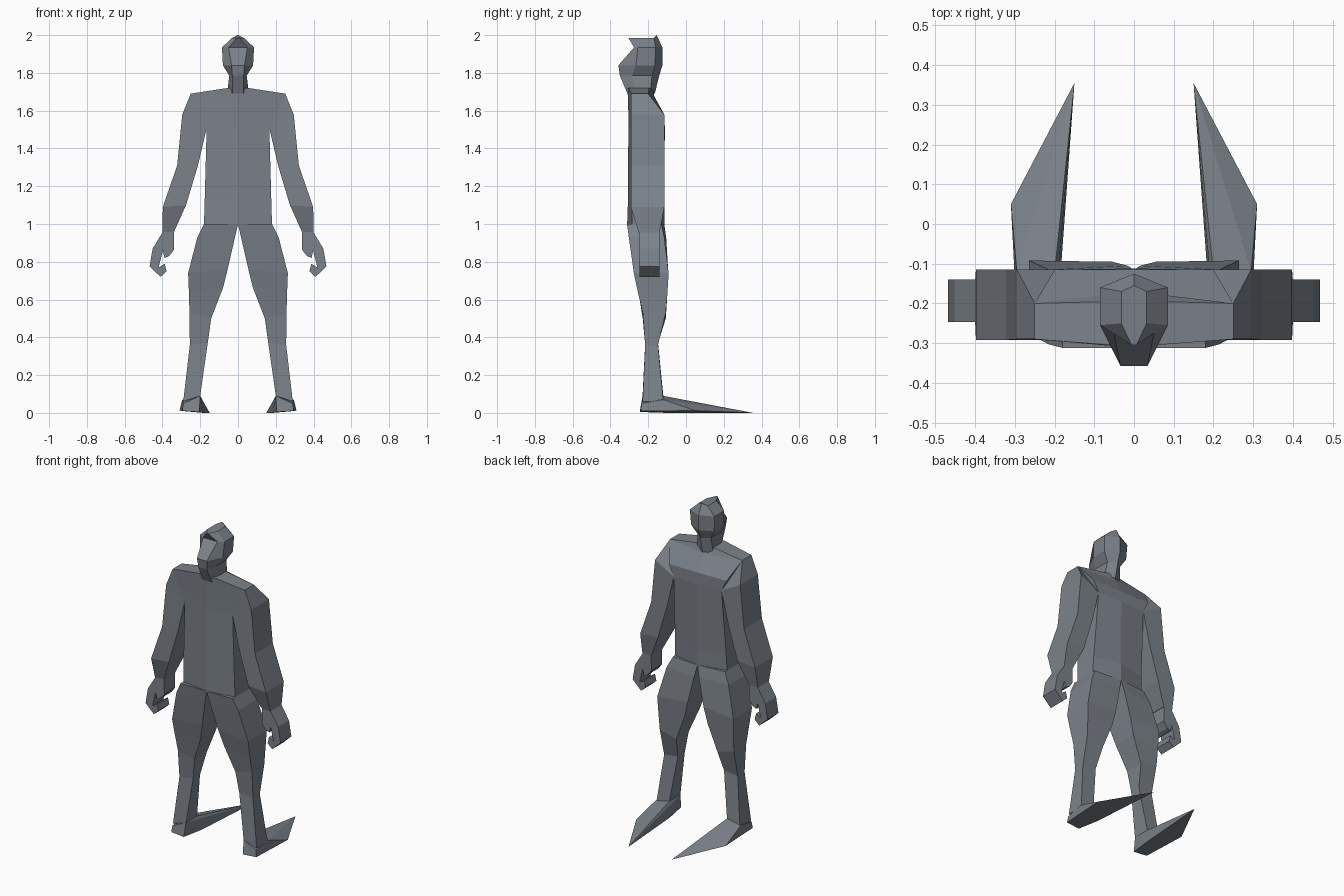
import bpy, bmesh
from mathutils import Vector

mat = bpy.data.materials.new("slate grey")
mat.diffuse_color = (0.2, 0.225, 0.255, 1)


def finish(bm, name, mirror=False):
    bmesh.ops.recalc_face_normals(bm, faces=bm.faces)
    me = bpy.data.meshes.new(name)
    bm.to_mesh(me)
    bm.free()
    me.materials.append(mat)
    ob = bpy.data.objects.new(name, me)
    bpy.context.collection.objects.link(ob)
    if mirror:
        ob.modifiers.new("mirror", 'MIRROR').use_mirror_merge = False
    return ob


def loft(name, rings, mirror=False):
    bm = bmesh.new()
    loops = [[bm.verts.new(p) for p in r] for r in rings]
    n = len(loops[0])
    for a, b in zip(loops, loops[1:]):
        for i in range(n):
            j = (i + 1) % n
            bm.faces.new((a[i], a[j], b[j], b[i]))
    bm.faces.new(loops[0][::-1])
    bm.faces.new(loops[-1])
    return finish(bm, name, mirror)


def limb(name, sections):
    """Box limb: inner x, inner z, outer x, outer z, front y, inner back y, outer back y."""
    loft(name, [[(xi, f, zi), (xo, f, zo), (xo, bo, zo), (xi, bi, zi)]
                for xi, zi, xo, zo, f, bi, bo in sections], True)


# torso: z, half width, front centre y, front side y, back side y, back centre y, centre z
torso = [
    (1.00, 0.180, -0.312, -0.285, -0.150, -0.115, 0.99),
    (1.10, 0.177, -0.308, -0.288, -0.145, -0.115, 1.10),
    (1.51, 0.166, -0.305, -0.290, -0.115, -0.112, 1.51),
    (1.58, 0.200, -0.305, -0.290, -0.115, -0.115, 1.58),
    (1.69, 0.250, -0.308, -0.290, -0.200, -0.170, 1.68),
    (1.72, 0.055, -0.312, -0.305, -0.195, -0.170, 1.715),
]
loft("torso", [[(0, fc, zc), (w, fs, z), (w, bs, z), (0, bc, zc), (-w, bs, z), (-w, fs, z)]
               for z, w, fc, fs, bs, bc, zc in torso])

# head and neck: z, front half width, front y, half width, side front y, side back y, back y
head = [
    (1.69, 0.030, -0.310, 0.058, -0.260, -0.190, -0.165),
    (1.785, 0.030, -0.350, 0.046, -0.285, -0.180, -0.142),
    (1.84, 0.034, -0.358, 0.080, -0.265, -0.165, -0.125),
    (1.935, 0.050, -0.275, 0.085, -0.255, -0.160, -0.125),
    (1.985, 0.006, -0.305, 0.032, -0.250, -0.170, -0.155),
]
rings = [[(-wf, f, z), (wf, f, z), (w, sf, z), (w, sb, z), (0, b, z), (-w, sb, z), (-w, sf, z)]
         for z, wf, f, w, sf, sb, b in head]
rings[-1][4] = (0, -0.155, 2.0)
loft("head", rings)

# arms from shoulder to wrist
limb("arm", [
    (0.160, 1.52, 0.250, 1.69, -0.290, -0.115, -0.200),
    (0.165, 1.51, 0.295, 1.58, -0.290, -0.115, -0.115),
    (0.212, 1.31, 0.322, 1.31, -0.292, -0.115, -0.115),
    (0.275, 1.10, 0.398, 1.09, -0.292, -0.115, -0.115),
    (0.338, 0.96, 0.400, 0.955, -0.250, -0.140, -0.140),
])

# hands with curled fingers, extruded outline
outline = [(0.34, 0.96), (0.40, 0.955), (0.452, 0.87), (0.468, 0.775), (0.41, 0.72), (0.378, 0.75),
           (0.388, 0.79), (0.42, 0.77), (0.398, 0.86), (0.39, 0.82), (0.365, 0.83), (0.338, 0.865)]
loft("hand", [[(x, y, z) for x, z in outline] for y in (-0.247, -0.14)], True)

# legs from hip to ankle
limb("leg", [
    (0.000, 1.00, 0.180, 1.00, -0.312, -0.115, -0.130),
    (0.016, 0.93, 0.215, 0.93, -0.303, -0.105, -0.115),
    (0.055, 0.76, 0.264, 0.74, -0.276, -0.095, -0.092),
    (0.080, 0.66, 0.260, 0.64, -0.255, -0.100, -0.098),
    (0.142, 0.50, 0.257, 0.53, -0.229, -0.107, -0.107),
    (0.160, 0.37, 0.255, 0.36, -0.216, -0.148, -0.148),
    (0.200, 0.09, 0.290, 0.06, -0.230, -0.120, -0.120),
])

# feet: pointed wedges
bm = bmesh.new()
for p in [(0.20, -0.23, 0.09), (0.29, -0.235, 0.05), (0.20, -0.12, 0.09), (0.295, -0.12, 0.07),
          (0.205, -0.245, 0.005), (0.295, -0.24, 0.01), (0.31, 0.05, 0.012),
          (0.15, 0.355, 0), (0.183, -0.10, 0)]:
    bm.verts.new(Vector(p))
bmesh.ops.convex_hull(bm, input=bm.verts)
finish(bm, "foot", True)
